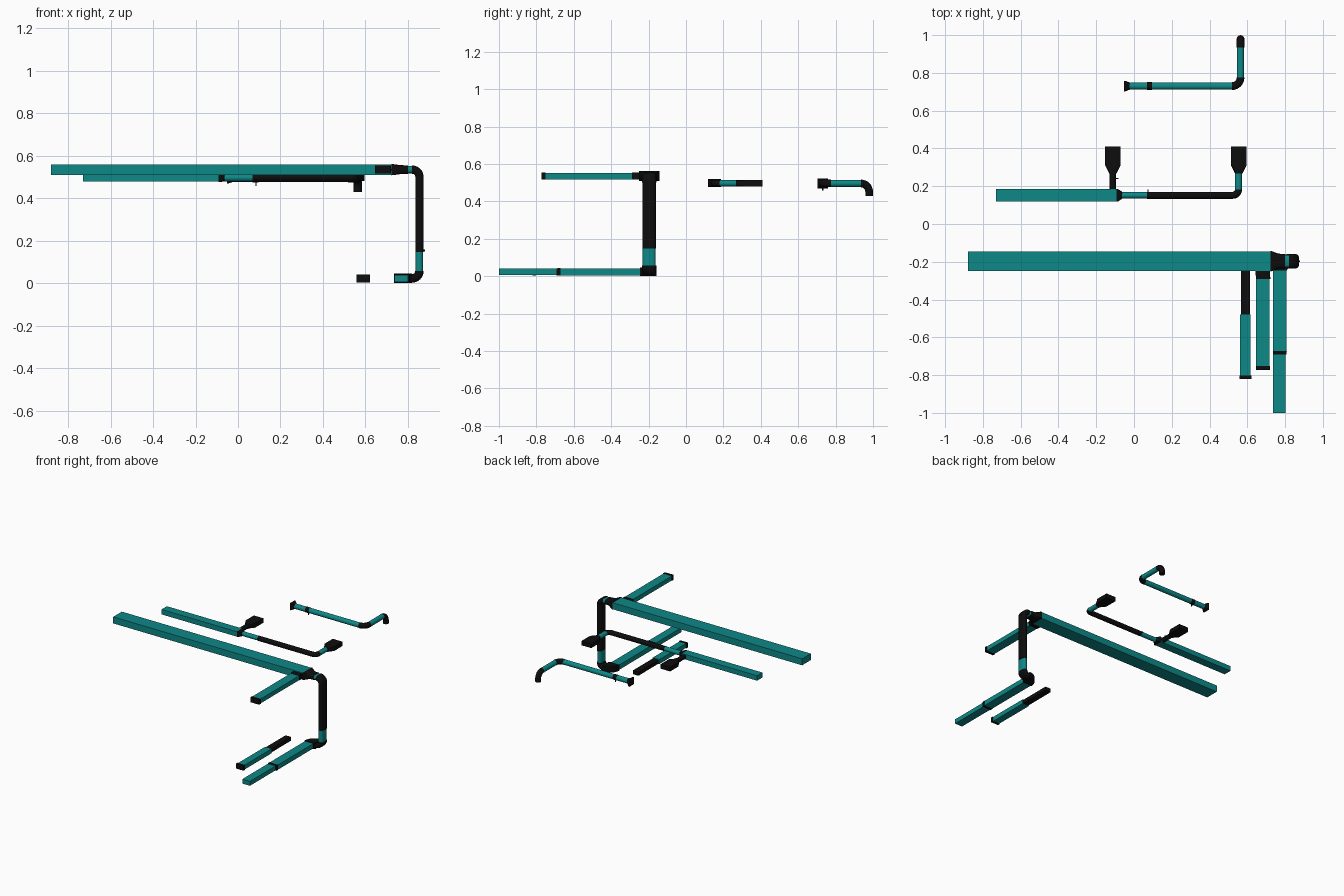
import bpy, math
from mathutils import Vector, Matrix

if "Cube" in bpy.data.objects:
    bpy.data.objects.remove(bpy.data.objects["Cube"])


def material(name, col):
    m = bpy.data.materials.new(name)
    m.diffuse_color = col
    m.use_nodes = True
    m.node_tree.nodes["Principled BSDF"].inputs["Base Color"].default_value = m.diffuse_color
    return m


TEAL = material("teal_duct", (0.004, 0.25, 0.245, 1))
BLACK = material("black_fitting", (0.004, 0.004, 0.004, 1))
X, Y, Z = Vector((1, 0, 0)), Vector((0, 1, 0)), Vector((0, 0, 1))


def section(kind, w, h, n):
    """Rectangle or flat oval outline, matched point for point."""
    pts = []
    for k in range(n):
        a = math.pi / 4 + math.tau * k / n
        c, s = round(math.cos(a), 6), round(math.sin(a), 6)
        if kind == "rect":
            m = max(abs(c), abs(s))
            pts.append((c / m * w / 2, s / m * h / 2))
        else:
            r = min(w, h) / 2
            sx, sy = (c > 0) - (c < 0), (s > 0) - (s < 0)
            pts.append((sx * (w / 2 - r) + r * c, sy * (h / 2 - r) + r * s))
    return pts


def loft(name, rings, mat):
    n = len(rings[0])
    verts = [p for r in rings for p in r]
    faces = [(i * n + k, i * n + (k + 1) % n, (i + 1) * n + (k + 1) % n, (i + 1) * n + k)
             for i in range(len(rings) - 1) for k in range(n)]
    faces += [tuple(reversed(range(n))), tuple(range(len(verts) - n, len(verts)))]
    me = bpy.data.meshes.new(name)
    me.from_pydata(verts, [], faces)
    me.materials.append(mat)
    ob = bpy.data.objects.new(name, me)
    bpy.context.collection.objects.link(ob)
    bpy.ops.object.select_all(action="DESELECT")
    ob.select_set(True)
    bpy.context.view_layer.objects.active = ob
    bpy.ops.object.mode_set(mode="EDIT")
    bpy.ops.mesh.select_all(action="SELECT")
    bpy.ops.mesh.normals_make_consistent(inside=False)
    bpy.ops.object.mode_set(mode="OBJECT")
    bpy.ops.object.shade_smooth_by_angle(angle=math.radians(35))


def run(name, mat, *stops):
    """Straight duct or transition; each stop is (centre, kind, width, height)."""
    cs = [Vector(s[0]) for s in stops]
    d = (cs[-1] - cs[0]).normalized()
    u, v = (Y, Z) if abs(d.x) > .5 else (X, Z) if abs(d.y) > .5 else (Y, X)
    n = 4 if all(s[1] == "rect" for s in stops) else 24
    loft(name, [[c + u * a + v * b for a, b in section(*s[1:], n)]
                for c, s in zip(cs, stops)], mat)


def straight(name, mat, a, b, kind, w, h):
    run(name, mat, (a, kind, w, h), (b, kind, w, h))


def elbow(name, corner, d1, d2, r, kind, across, inplane, steps=8):
    """90 degree bend, travelling along d1 and then d2 around the corner."""
    c, nrm = Vector(corner), d1.cross(d2)
    pivot = c - d1 * r + d2 * r
    n = 4 if kind == "rect" else 24
    rings = []
    for i in range(steps + 1):
        out = Matrix.Rotation(math.pi / 2 * i / steps, 3, nrm) @ (-d2)
        rings.append([pivot + out * (r + b) + nrm * a
                      for a, b in section(kind, across, inplane, n)])
    loft(name, rings, BLACK)


def handle(name, p, size):
    p = Vector(p)
    straight(name, BLACK, p - Z * size[2] / 2, p + Z * size[2] / 2, "rect", size[1], size[0])


# Main trunk with reducer to the riser
ym, zm, xr, zl = -.197, .535, .854, .023
straight("main_trunk", TEAL, (-.88, ym, zm), (.725, ym, zm), "rect", .104, .05)
run("trunk_reducer", BLACK, ((.722, ym, zm), "rect", .108, .054), ((.73, ym, zm), "rect", .106, .052),
    ((.765, ym, zm), "oval", .08, .042), ((.80, ym, zm), "oval", .076, .04))
straight("riser_feed", TEAL, (.80, ym, zm), (.822, ym, zm), "oval", .066, .035)

# Riser with its two bends and damper
elbow("riser_top_elbow", (xr, ym, zm), X, -Z, .034, "oval", .076, .039)
straight("riser_insulated", BLACK, (xr, ym, .16), (xr, ym, .501), "oval", .073, .038)
straight("riser_damper", BLACK, (xr, ym, .147), (xr, ym, .16), "oval", .073, .038)
straight("riser_lower", TEAL, (xr, ym, .057), (xr, ym, .147), "oval", .07, .036)
elbow("riser_bottom_elbow", (xr, ym, zl), -Z, -X, .034, "oval", .076, .04)
handle("riser_damper_handle", (.876, ym, .154), (.008, .008, .008))

# Lower horizontal duct towards the front
elbow("lower_elbow", (.772, ym, zl), -X, -Y, .048, "rect", .045, .076)
straight("lower_duct_back", TEAL, (.772, -.245, zl), (.772, -.675, zl), "rect", .07, .037)
run("lower_duct_reducer", BLACK, ((.772, -.672, zl), "rect", .074, .041),
    ((.771, -.692, zl), "rect", .07, .038))
straight("lower_duct_front", TEAL, (.769, -.69, zl), (.769, -1, zl), "rect", .064, .034)

# Small low duct, insulated at the back
straight("small_duct_insulated", BLACK, (.59, -.235, zl), (.59, -.48, zl), "rect", .047, .028)
straight("small_duct", TEAL, (.59, -.48, zl), (.59, -.805, zl), "rect", .056, .034)
straight("small_duct_cap", BLACK, (.59, -.802, zl), (.59, -.82, zl), "rect", .064, .038)

# Upper branch off the trunk
run("branch_takeoff", BLACK, ((.682, -.248, zm), "rect", .076, .038), ((.682, -.29, zm), "rect", .074, .036))
straight("branch_duct", TEAL, (.682, -.288, zm), (.682, -.755, zm), "rect", .07, .034)
straight("branch_cap", BLACK, (.682, -.752, zm), (.682, -.772, zm), "rect", .074, .038)
handle("branch_damper_handle", (.722, -.285, zm), (.008, .006, .008))

# Second line: trunk, reducer, round run and bend
y2, z2, d2 = .152, .497, .034
straight("second_trunk", TEAL, (-.73, y2, z2), (-.09, y2, z2), "rect", .064, .038)
run("second_reducer", BLACK, ((-.092, y2, z2), "rect", .068, .043), ((-.085, y2, z2), "rect", .066, .04),
    ((-.063, y2, z2), "oval", .038, .036))
straight("second_round_duct", TEAL, (-.064, y2, z2), (.07, y2, z2), "oval", d2, d2)
straight("second_insulated_duct", BLACK, (.068, y2, z2), (.523, y2, z2), "oval", .037, .036)
elbow("second_elbow", (.553, y2, z2), X, Y, .03, "oval", .037, .037)
straight("second_end_duct", TEAL, (.553, .18, z2), (.553, .275, z2), "oval", .037, d2)
straight("second_branch", BLACK, (-.112, .182, z2), (-.112, .275, z2), "oval", .035, d2)
handle("second_damper_handle", (.075, .175, z2), (.006, .014, .006))
handle("branch_handle", (-.088, .24, z2), (.014, .006, .006))

# Two flared outlets
for i, x in enumerate((-.112, .555)):
    run(f"outlet_flare_{i + 1}", BLACK, ((x, .268, z2), "oval", .04, .036),
        ((x, .31, z2), "rect", .082, .033), ((x, .41, z2), "rect", .082, .033))

# Round rear line with flared inlet, damper and drop
y3, z3, x3, d3 = .73, .496, .564, .038
run("rear_inlet_flare", BLACK, ((-.052, y3, z3), "rect", .056, .054), ((-.044, y3, z3), "rect", .054, .052),
    ((-.024, y3, z3), "oval", d3, d3))
straight("rear_pipe", TEAL, (-.026, y3, z3), (.528, y3, z3), "oval", d3, d3)
straight("rear_damper", BLACK, (.068, y3, z3), (.096, y3, z3), "oval", .041, .041)
handle("rear_damper_handle", (.085, y3, .468), (.006, .008, .018))
elbow("rear_elbow", (x3, y3, z3), X, Y, .045, "oval", .041, .041)
straight("rear_pipe_end", TEAL, (x3, .772, z3), (x3, .938, z3), "oval", d3, d3)
elbow("rear_drop_elbow", (x3, .979, z3), Y, -Z, .044, "oval", .041, .041)
straight("rear_drop", BLACK, (x3, .979, .454), (x3, .979, .43), "oval", .041, .041)
